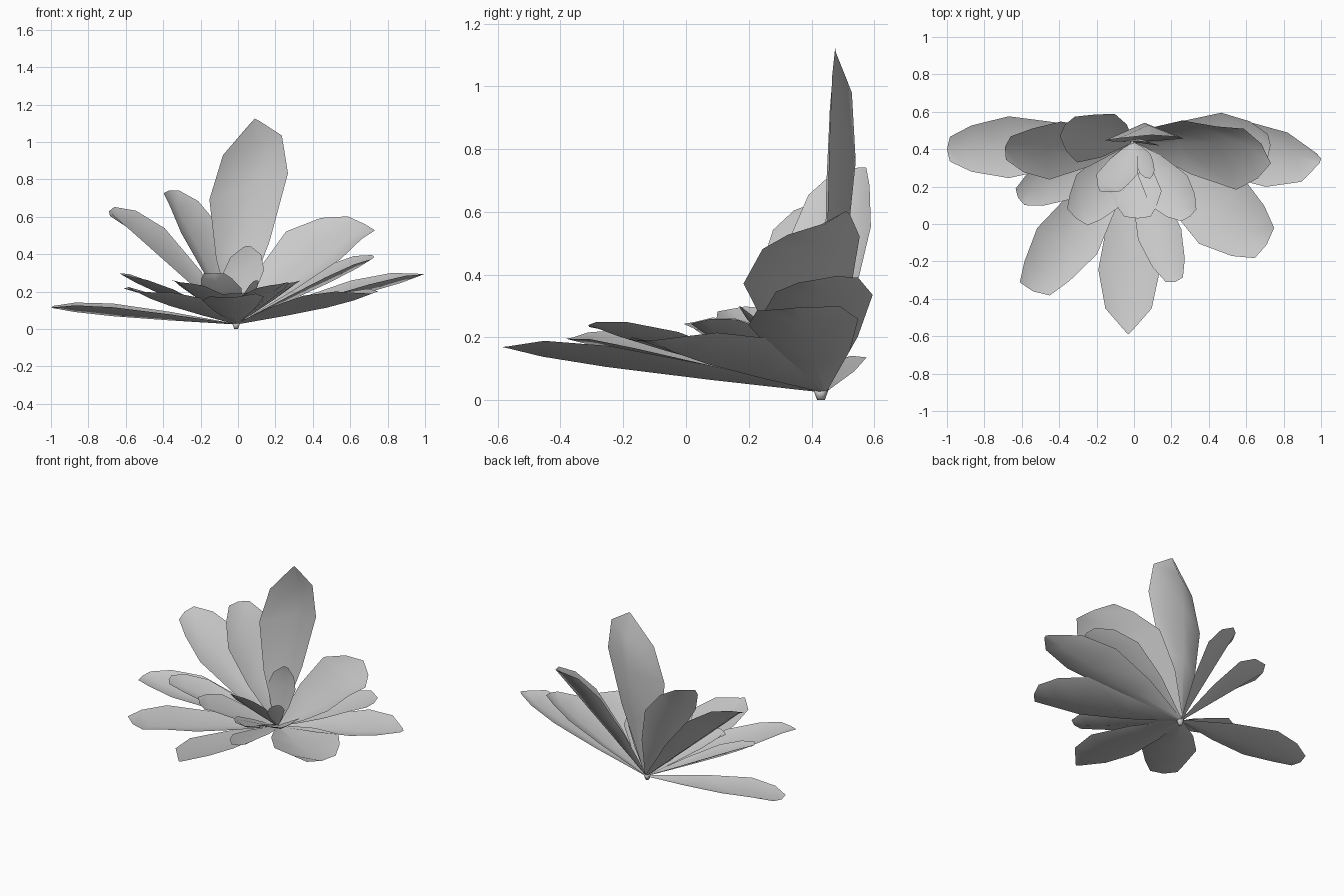
import bpy, bmesh
from mathutils import Vector

BASE = Vector((-0.01, 0.44, 0.025))

# tip x,y,z then half-width vector at the widest point, then blunt end width
TALL = [(0.09, 0.475, 1.125, 0.21, 0.005, 0.07, 0.1)]
RAISED = [
    (0.68, 0.43, 0.56, 0.145, -0.185, -0.075, 0.5),   # right
    (-0.69, 0.41, 0.63, 0.03, 0.155, 0.06, 0.4),      # left
    (-0.37, 0.53, 0.74, 0.10, 0.13, 0.02, 0.4),
]
LOW = [
    (0.73, 0.42, 0.385, 0.00, -0.175, -0.03, 0.35),   # far right
    (1.00, 0.35, 0.295, 0.05, -0.175, -0.01, 0.15),
    (-1.00, 0.40, 0.115, 0.00, 0.165, 0.01, 0.4),     # far left
    (-0.62, 0.14, 0.29, 0.06, -0.11, -0.02, 0.4),
    (-0.03, -0.59, 0.17, 0.165, 0.00, 0.01, 0.1),     # front
    (-0.54, -0.36, 0.20, 0.16, -0.07, -0.02, 0.5),
    (0.71, -0.11, 0.19, 0.115, 0.18, 0.01, 0.45),
    (0.22, -0.31, 0.24, 0.115, 0.03, 0.02, 0.4),
    (-0.31, 0.03, 0.25, 0.11, -0.09, -0.02, 0.5),     # small inner leaves
    (0.30, 0.04, 0.25, 0.10, 0.08, 0.02, 0.4),
    (0.02, 0.03, 0.19, 0.14, 0.00, 0.01, 0.5),
]
INNER = [
    (0.05, 0.44, 0.445, 0.11, -0.01, 0.01, 0.2),
    (-0.13, 0.17, 0.30, 0.11, 0.00, 0.00, 0.5),
    (0.10, 0.26, 0.26, 0.03, 0.05, 0.00, 0.4),
]


def finish(bm, name):
    mesh = bpy.data.meshes.new(name)
    bm.to_mesh(mesh)
    bm.free()
    for p in mesh.polygons:
        p.use_smooth = True
    ob = bpy.data.objects.new(name, mesh)
    bpy.context.collection.objects.link(ob)


def leaf(name, tip, side, blunt, lift, sink):
    """Folded leaf: edges lifted and midrib sunk, relative to the half-width."""
    axis = tip - BASE
    up = side.cross(axis).normalized()
    if up.dot(Vector((0, -0.3, 1))) < 0:
        up = -up
    outline = [(0.0, 0.05), (0.36, 0.68), (0.67, 1.0), (0.87, 0.75), (0.985, blunt)]
    bm = bmesh.new()
    rows = []
    for t, w in outline:
        c = BASE + axis * t
        k = up * side.length * w * (1.0 if t < 0.9 else 0.4)
        rows.append([bm.verts.new(p) for p in
                     (c - side * w + k * lift, c - k * sink, c + side * w + k * lift)])
    for a, b in zip(rows, rows[1:]):
        for i in (0, 1):
            bm.faces.new((a[i], a[i + 1], b[i + 1], b[i]))
    # pointed end
    end = bm.verts.new(tip)
    for i in (0, 1):
        bm.faces.new((rows[-1][i], rows[-1][i + 1], end))
    finish(bm, name)


for label, group, lift, sink in (("tall_leaf", TALL, 0.05, 0.35),
                                 ("raised_leaf", RAISED, 0.42, 0.0),
                                 ("low_leaf", LOW, 0.25, 0.1),
                                 ("inner_leaf", INNER, 0.1, 0.15)):
    for n, v in enumerate(group):
        leaf(f"{label}_{n + 1}", Vector(v[:3]), Vector(v[3:6]), v[6], lift, sink)

# small root stub where the leaves meet
bm = bmesh.new()
bmesh.ops.create_cone(bm, cap_ends=True, segments=6, radius1=0.012, radius2=0.025, depth=0.035)
bmesh.ops.translate(bm, verts=bm.verts, vec=(BASE.x, BASE.y - 0.01, 0.0175))
finish(bm, "root_stub")
